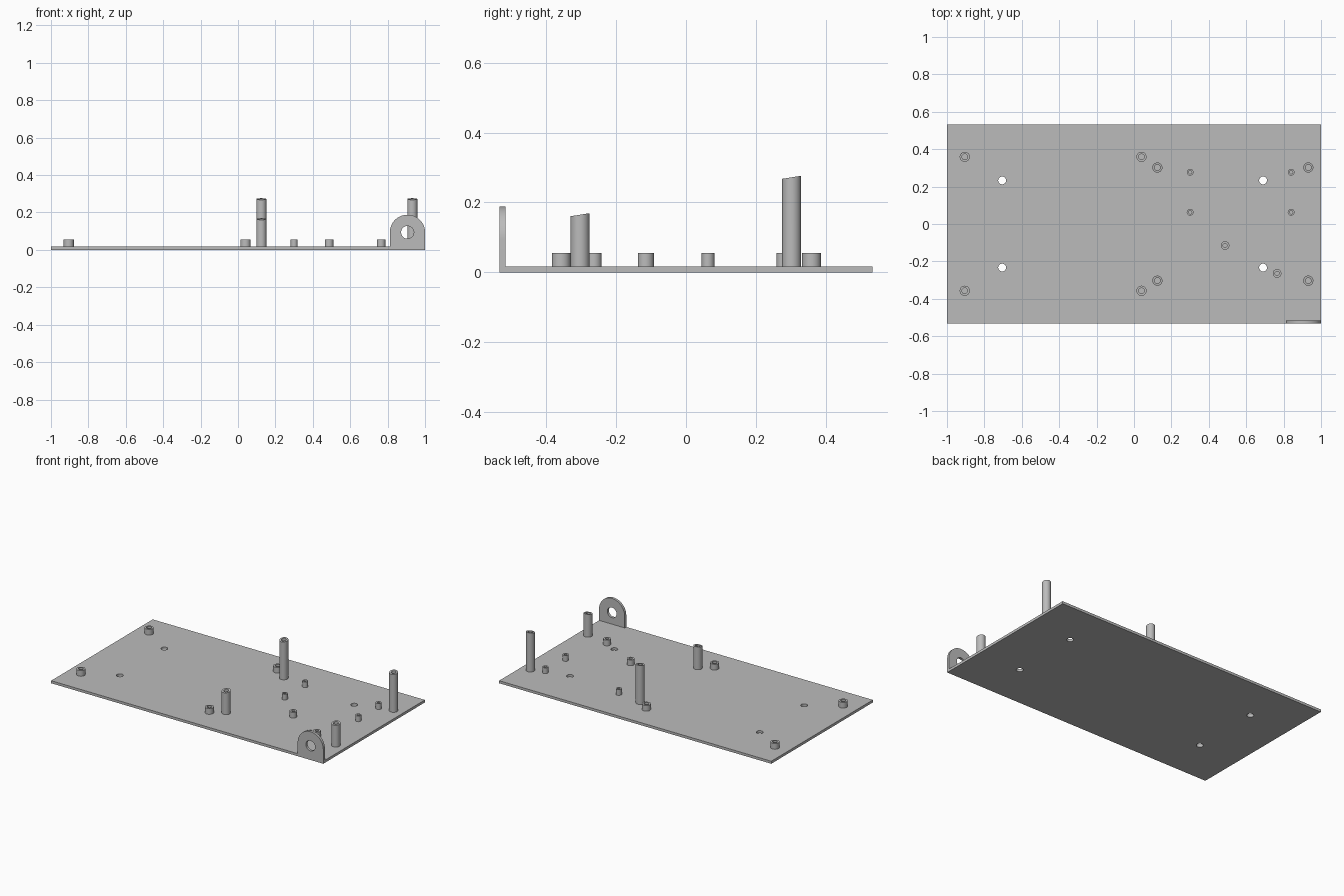
import bpy
import bmesh
from math import sin, cos, pi, radians
from mathutils import Matrix

cube = bpy.data.objects.get("Cube")
if cube:
    bpy.data.objects.remove(cube, do_unlink=True)

SEGMENTS = 32
THICK = 0.017
HALF_DEPTH = 0.533

grey = bpy.data.materials.new("plain grey")
grey.use_nodes = True
colour = (0.5, 0.5, 0.5, 1)
grey.diffuse_color = colour
grey.node_tree.nodes["Principled BSDF"].inputs["Base Color"].default_value = colour


def finish(bm, name):
    bmesh.ops.recalc_face_normals(bm, faces=bm.faces)
    mesh = bpy.data.meshes.new(name)
    bm.to_mesh(mesh)
    bm.free()
    mesh.materials.append(grey)
    obj = bpy.data.objects.new(name, mesh)
    bpy.context.collection.objects.link(obj)
    bpy.ops.object.select_all(action="DESELECT")
    obj.select_set(True)
    bpy.context.view_layer.objects.active = obj
    bpy.ops.object.shade_smooth_by_angle(angle=radians(35))
    return obj


def arc(x, y, radius, start=0, sweep=2 * pi, count=SEGMENTS):
    return [(x + radius * cos(start + sweep * i / count),
             y + radius * sin(start + sweep * i / count)) for i in range(count)]


def sheet(name, loops, thickness, matrix=Matrix()):
    """Flat outline with holes, extruded to a thickness."""
    bm = bmesh.new()
    edges = []
    for loop in loops:
        verts = [bm.verts.new((x, y, 0)) for x, y in loop]
        edges += [bm.edges.new((a, b)) for a, b in zip(verts, verts[1:] + verts[:1])]
    bmesh.ops.triangle_fill(bm, edges=edges, use_beauty=True, normal=(0, 0, 1))
    result = bmesh.ops.extrude_face_region(bm, geom=bm.faces[:], use_keep_orig=True)
    top = [g for g in result["geom"] if isinstance(g, bmesh.types.BMVert)]
    bmesh.ops.translate(bm, verts=top, vec=(0, 0, thickness))
    bm.transform(matrix)
    return finish(bm, name)


def standoff(name, x, y, radius, bore, height, slope=0):
    """Hollow post standing on the plate, its rim optionally sloping along y."""
    bm = bmesh.new()
    rings = []
    for r, is_top in ((radius, False), (radius, True), (bore, True), (bore, False)):
        rings.append([bm.verts.new((px, py, height + slope * (py - y) if is_top else THICK))
                      for px, py in arc(x, y, r)])
    for lower, upper in zip(rings, rings[1:] + rings[:1]):
        for i in range(SEGMENTS):
            j = (i + 1) % SEGMENTS
            bm.faces.new((lower[i], lower[j], upper[j], upper[i]))
    return finish(bm, name)


# Base plate with four through holes
outline = [(-1, -HALF_DEPTH), (1, -HALF_DEPTH), (1, HALF_DEPTH), (-1, HALF_DEPTH)]
holes = [arc(x, y, 0.021) for x in (-0.705, 0.69) for y in (-0.233, 0.233)]
sheet("base_plate", [outline] + holes, THICK)

# Upright round-topped lug at the front left corner
lug_x, lug_r = 0.906, 0.094
lug = arc(lug_x, lug_r, lug_r, 0, pi) + [(lug_x - lug_r, lug_r), (lug_x - lug_r, 0), (1, 0)]
upright = Matrix.Translation((0, THICK - HALF_DEPTH, 0)) @ Matrix.Rotation(pi / 2, 4, "X")
sheet("mounting_lug", [lug, arc(lug_x, lug_r, 0.034)], THICK, upright)

# Short wide standoffs
for x in (-0.905, 0.04):
    for y in (-0.357, 0.359):
        standoff("wide_standoff", x, y, 0.027, 0.015, 0.055)

# Tall posts with sloping rims, higher at the back
for x in (0.125, 0.932):
    standoff("front_post", x, -0.303, 0.027, 0.015, 0.165, 0.16)
    standoff("back_post", x, 0.302, 0.027, 0.015, 0.272, 0.16)

# Short narrow standoffs
for x in (0.3, 0.84):
    for y in (0.063, 0.277):
        standoff("narrow_standoff", x, y, 0.018, 0.009, 0.055)

# Short medium standoffs
for x, y in ((0.487, -0.115), (0.765, -0.264)):
    standoff("medium_standoff", x, y, 0.023, 0.011, 0.055)
